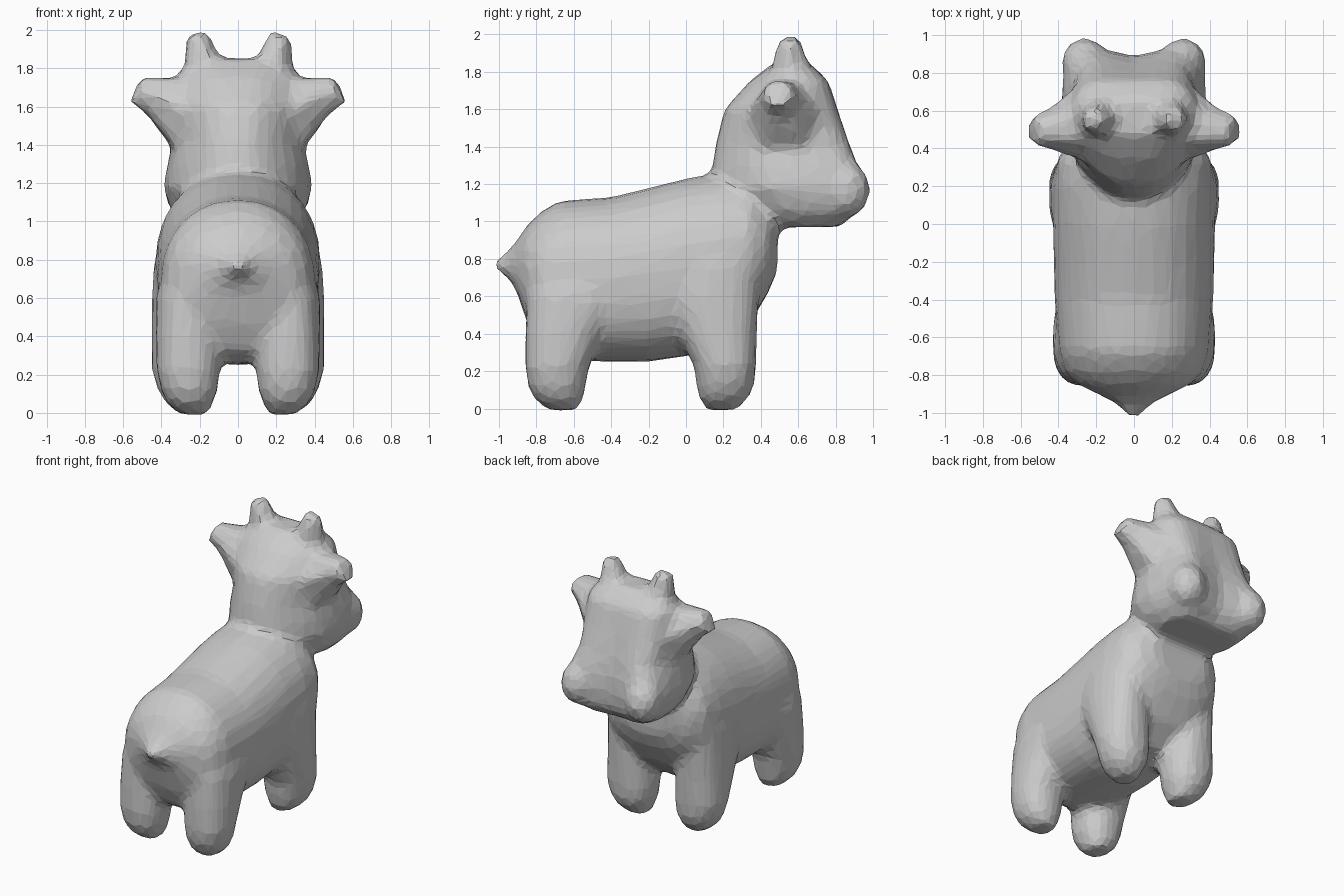
import bpy
import bmesh
from math import cos, sin, tau
from mathutils import Vector, Matrix

cube = bpy.data.objects.get("Cube")
if cube:
    bpy.data.objects.remove(cube, do_unlink=True)

grey = bpy.data.materials.new("plain grey")
grey.use_nodes = True
grey.diffuse_color = (0.6, 0.6, 0.6, 1)
grey.node_tree.nodes["Principled BSDF"].inputs["Base Color"].default_value = grey.diffuse_color


def power(v, n):
    return (abs(v) ** (2 / n)) * (1 if v >= 0 else -1)


def section(w, h, n=2.0, count=28):
    """Superellipse outline with half sizes w and h."""
    angles = [tau * i / count for i in range(count)]
    return [(w * power(cos(a), n), h * power(sin(a), n)) for a in angles]


def loft(bm, rings):
    """Closed skin through matching rings of points."""
    loops = [[bm.verts.new(p) for p in ring] for ring in rings]
    for a, b in zip(loops, loops[1:]):
        for i in range(len(a)):
            j = (i + 1) % len(a)
            bm.faces.new((a[i], a[j], b[j], b[i]))
    bm.faces.new(loops[0])
    bm.faces.new(loops[-1])


def spikes(bm, stations, sides):
    """Pair of faceted spikes through (centre, radius) stations."""
    for side in (-1, 1):
        points = [(Vector((side * c[0], c[1], c[2])), r) for c, r in stations]
        turn = (points[-1][0] - points[0][0]).to_track_quat('Z', 'Y')
        loft(bm, [[c + turn @ Vector((x, y, 0)) for x, y in section(r, r, 2, sides)]
                  for c, r in points])


bm = bmesh.new()

# Trunk with tail tip: stations of y, bottom, top, half width
trunk = [(-1.03, .74, .79, .03), (-.96, .71, .83, .08), (-.91, .64, .89, .17),
         (-.85, .46, .98, .30), (-.78, .32, 1.05, .37), (-.68, .26, 1.11, .40),
         (-.40, .25, 1.13, .42), (-.2, .25, 1.18, .425), (0, .28, 1.23, .43),
         (.20, .32, 1.26, .43), (.34, .45, 1.24, .41), (.44, .62, 1.14, .34),
         (.49, .74, 1.05, .22)]
rings = []
for y, low, high, w in trunk:
    half = (high - low) / 2
    upper = [p for p in section(w, half, 2.15) if p[1] >= 0]
    lower = [p for p in section(w, half, 2.6) if p[1] < 0]
    rings.append([(x, y, low + half + z) for x, z in upper + lower])
loft(bm, rings)

# Legs, spreading into the trunk: stations of z, centre x, centre y, half sizes
hind = [(-.01, .23, -.66, .07, .08), (.05, .25, -.68, .12, .13), (.12, .255, -.69, .15, .155),
        (.22, .26, -.69, .165, .17), (.40, .26, -.65, .17, .21),
        (.60, .27, -.58, .16, .27), (.85, .23, -.56, .13, .25)]
fore = [(-.01, .23, .19, .07, .08), (.05, .26, .20, .12, .13), (.12, .265, .21, .155, .155),
        (.22, .275, .21, .175, .165), (.40, .275, .17, .175, .21),
        (.60, .28, .13, .17, .26), (.78, .28, .15, .16, .25), (.97, .22, .2, .12, .18)]
for leg in (hind, fore):
    for side in (-1, 1):
        loft(bm, [[(side * (cx + x), cy + y, z) for x, y in section(w, h, 2.3)]
                  for z, cx, cy, w, h in leg])

# Head: stations of z, back, front, half width, hollow of the face
head = [(.97, .40, .87, .27, .06), (1.05, .28, 1.0, .35, .12),
        (1.18, .14, 1.06, .39, .17), (1.30, .14, 1.02, .37, .14),
        (1.42, .16, .945, .335, .09), (1.60, .205, .855, .34, .05),
        (1.75, .34, .79, .33, .03), (1.85, .47, .66, .25, 0)]
rings = []
for z, back, front, w, hollow in head:
    half = (front - back) / 2
    ring = []
    for x, y in section(w, half, 2.8):
        if y > 0:
            y -= hollow * (1 - (x / w) ** 2) ** 2
        else:
            x *= 1 - .4 * (y / half) ** 2
        ring.append((x, (front + back) / 2 + y, z))
    rings.append(ring)
loft(bm, rings)

# Cheek bumps of the muzzle
for side in (-1, 1):
    place = Matrix.Translation((side * .26, .85, 1.17)) @ Matrix.Diagonal((.13, .14, .16, 1))
    bmesh.ops.create_icosphere(bm, subdivisions=2, radius=1, matrix=place)

# Horns and ears
spikes(bm, [((.17, .57, 1.68), .17), ((.185, .56, 1.82), .115), ((.22, .55, 1.985), .065)], 5)
spikes(bm, [((.20, .53, 1.53), .25), ((.33, .52, 1.60), .18),
            ((.44, .50, 1.66), .115), ((.535, .49, 1.69), .085)], 6)

bmesh.ops.recalc_face_normals(bm, faces=bm.faces)
mesh = bpy.data.meshes.new("body")
bm.to_mesh(mesh)
bm.free()
mesh.materials.append(grey)
body = bpy.data.objects.new("body", mesh)
bpy.context.collection.objects.link(body)

# Fuse the parts into one soft skin, then cut it into coarse facets
fuse = body.modifiers.new("fuse", 'REMESH')
fuse.mode = 'VOXEL'
fuse.voxel_size = .028
soften = body.modifiers.new("soften", 'SMOOTH')
soften.factor = .5
soften.iterations = 9
facets = body.modifiers.new("facets", 'DECIMATE')
facets.ratio = .12
